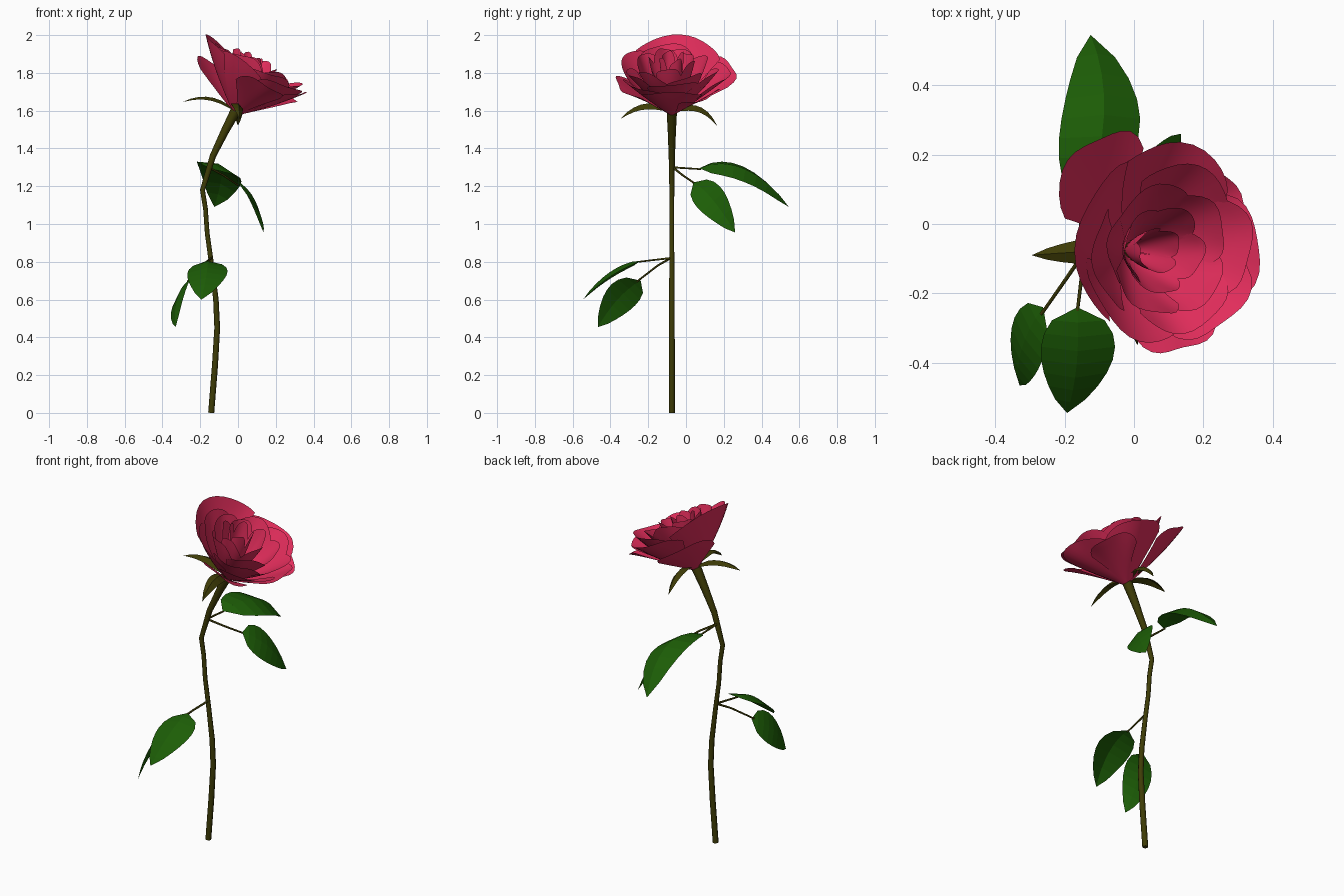
import bpy, bmesh, math
from mathutils import Vector

if "Cube" in bpy.data.objects:
    bpy.data.objects.remove(bpy.data.objects["Cube"])


def material(name, rgb):
    m = bpy.data.materials.new(name)
    m.diffuse_color = (*rgb, 1)
    m.use_nodes = True
    m.node_tree.nodes["Principled BSDF"].inputs["Base Color"].default_value = m.diffuse_color
    return m


PETAL = material("crimson petal", (0.76, 0.026, 0.105))
LEAF = material("leaf green", (0.012, 0.110, 0.002))
STEM = material("olive stem", (0.048, 0.045, 0.002))

# flower frame: tilted towards +x
BASE = Vector((-0.01, -0.075, 1.585))
AXIS = Vector((0.42, 0, 0.907)).normalized()
SIDE = Vector((0.907, 0, -0.42)).normalized()
BACK = Vector((0, 1, 0))


def grid(bm, func, nu, nv):
    """Add a sheet func(s, t), s in -1..1 and t in 0..1."""
    rows = [[bm.verts.new(func(2 * i / nu - 1, j / nv)) for i in range(nu + 1)]
            for j in range(nv + 1)]
    for a, b in zip(rows, rows[1:]):
        for i in range(nu):
            bm.faces.new((a[i], a[i + 1], b[i + 1], b[i]))


def finish(name, bm, mat, smooth):
    bmesh.ops.remove_doubles(bm, verts=bm.verts, dist=0.0005)
    me = bpy.data.meshes.new(name)
    bm.to_mesh(me)
    bm.free()
    me.materials.append(mat)
    for p in me.polygons:
        p.use_smooth = smooth
    ob = bpy.data.objects.new(name, me)
    bpy.context.collection.objects.link(ob)
    return ob


def petals(name, specs, lean=0.0):
    """specs: azimuth, half angle (degrees), rim radius, height, curl, edge rounding."""
    bm = bmesh.new()
    for k, (az, half, R, H, c, rnd) in enumerate(specs):
        def f(s, t, k=k, az=az, half=half, R=R, H=H, c=c, rnd=rnd):
            e = t * (1 - rnd * abs(s) ** 3)
            bulge = e * (1 - e)
            r = 0.018 + (R - 0.018) * (e + max(-c, 0) * bulge)
            z = H * (e + max(c, 0) * bulge)
            z += 0.010 * math.sin(4 * s + 2 * k) * e ** 3
            r += 0.010 * math.sin(5 * s + k) * e ** 3 * R / 0.3
            a = math.radians(az + half * s * (0.75 + 0.25 * e))
            return (BASE + SIDE * (r * math.cos(a) - lean * e)
                    + BACK * (r * math.sin(a)) + AXIS * z)
        grid(bm, f, 14, 9)
    finish(name, bm, PETAL, True)


def blade(name, pts, across, half, mat, fold=0.25, n=8, power=0.74, blunt=0.72):
    """Leaf-shaped sheet along a curve through three points, edges folded down."""
    a, m, c = map(Vector, pts)
    ctrl = 2 * m - (a + c) / 2
    w = Vector(across).normalized()

    def f(s, t):
        p = a * (1 - t) ** 2 + ctrl * 2 * t * (1 - t) + c * t * t
        tan = (ctrl - a) * (1 - t) + (c - ctrl) * t
        nrm = w.cross(tan).normalized()
        if nrm.z < 0:
            nrm = -nrm
        width = half * max(math.sin(math.pi * t ** power), 0) ** blunt
        return p + w * (s * width) + nrm * (fold * width * (0.4 - abs(s)))
    bm = bmesh.new()
    grid(bm, f, 4, n)
    return finish(name, bm, mat, False)


def tube(name, pts, depth, sides=2):
    """Tapered tube; points are x, y, z, radius factor."""
    cu = bpy.data.curves.new(name, 'CURVE')
    cu.dimensions = '3D'
    cu.bevel_depth = depth
    cu.bevel_resolution = sides
    cu.use_fill_caps = True
    sp = cu.splines.new('POLY')
    sp.points.add(len(pts) - 1)
    for q, (x, y, z, r) in zip(sp.points, pts):
        q.co = (x, y, z, 1)
        q.radius = r
    cu.materials.append(STEM)
    ob = bpy.data.objects.new(name, cu)
    bpy.context.collection.objects.link(ob)
    bpy.ops.object.select_all(action='DESELECT')
    ob.select_set(True)
    bpy.context.view_layer.objects.active = ob
    bpy.ops.object.convert(target='MESH')


# stem, widening under the flower
Y = -0.075
tube("stem", [(x, Y, z, r) for x, z, r in (
    (-0.142, 0, 1.1), (-0.122, 0.25, 1.1), (-0.11, 0.45, 1.05), (-0.117, 0.6, 1),
    (-0.142, 0.8, 0.9), (-0.163, 0.95, 0.85), (-0.172, 1.08, 0.85), (-0.188, 1.18, 0.9),
    (-0.133, 1.36, 1.15), (-0.07, 1.49, 1.5), (-0.012, 1.6, 1.9))], 0.0145)

# leaf stalks
for name, pts in {
    "upper_back_stalk": [(-0.155, -0.07, 1.30, 1), (-0.15, 0.08, 1.29, 0.8)],
    "upper_side_stalk": [(-0.155, -0.07, 1.30, 1), (-0.08, -0.02, 1.26, 0.9), (0.0, 0.06, 1.205, 0.8)],
    "lower_front_stalk": [(-0.142, -0.08, 0.82, 1), (-0.163, -0.25, 0.80, 0.8)],
    "lower_side_stalk": [(-0.142, -0.08, 0.82, 1), (-0.19, -0.15, 0.78, 0.9), (-0.267, -0.26, 0.695, 0.8)],
}.items():
    tube(name, pts, 0.006, 1)

# leaves
blade("upper_back_leaf", [(-0.15, 0.07, 1.295), (-0.09, 0.31, 1.28), (-0.125, 0.545, 1.09)],
      (0.94, 0, -0.33), 0.122, LEAF, 0.25, 8, 0.82, 0.65)
blade("upper_side_leaf", [(0.0, 0.04, 1.22), (0.085, 0.145, 1.12), (0.135, 0.26, 0.955)],
      (-0.4, 0.65, 0.6), 0.09, LEAF, 0.2)
blade("lower_front_leaf", [(-0.163, -0.24, 0.805), (-0.165, -0.40, 0.735), (-0.193, -0.545, 0.60)],
      (1, 0, 0.05), 0.107, LEAF)
blade("lower_side_leaf", [(-0.262, -0.24, 0.70), (-0.32, -0.36, 0.60), (-0.33, -0.465, 0.455)],
      (0.42, -0.65, 0.6), 0.093, LEAF, 0.12)

# sepals
blade("left_sepal", [(-0.02, Y, 1.60), (-0.15, -0.08, 1.665), (-0.295, -0.09, 1.645)],
      (0, 1, 0), 0.036, STEM, 0.5, 7)
blade("front_sepal", [(0, -0.085, 1.60), (0, -0.22, 1.63), (0.01, -0.35, 1.555)],
      SIDE, 0.036, STEM, 0.5, 7)
blade("back_sepal", [(0, -0.065, 1.60), (0, 0.065, 1.617), (0, 0.165, 1.52)],
      SIDE, 0.036, STEM, 0.5, 7)

# petals, from the wide outer ring to the closed heart
petals("outer_petals", [
    (128, 36, 0.38, 0.19, -0.15, 0.28), (172, 58, 0.312, 0.305, -0.25, 0.14),
    (82, 50, 0.305, 0.255, -0.15, 0.2), (42, 36, 0.30, 0.205, 0.05, 0.25),
    (0, 46, 0.295, 0.25, -0.15, 0.25), (-75, 36, 0.30, 0.205, 0.1, 0.22),
    (-42, 46, 0.285, 0.25, -0.1, 0.22), (-125, 52, 0.275, 0.27, -0.25, 0.2)])
petals("second_petals", [
    (5, 45, 0.255, 0.285, -0.2, 0.22), (65, 46, 0.25, 0.28, -0.25, 0.22),
    (190, 46, 0.25, 0.29, -0.3, 0.2), (-65, 48, 0.24, 0.27, -0.2, 0.22)])
petals("middle_petals", [
    (30 + 72 * i, 46, 0.19, 0.285 + 0.012 * (i % 2), -0.3, 0.22) for i in range(5)], 0.01)
petals("inner_petals", [
    (70 * i - 10, 46, 0.125, 0.30 + 0.012 * (i % 2), -0.4, 0.3) for i in range(5)], 0.03)
petals("heart_petals", [
    (90 * i + 25, 55, 0.065, 0.315, -0.6, 0.35) for i in range(4)], 0.05)
